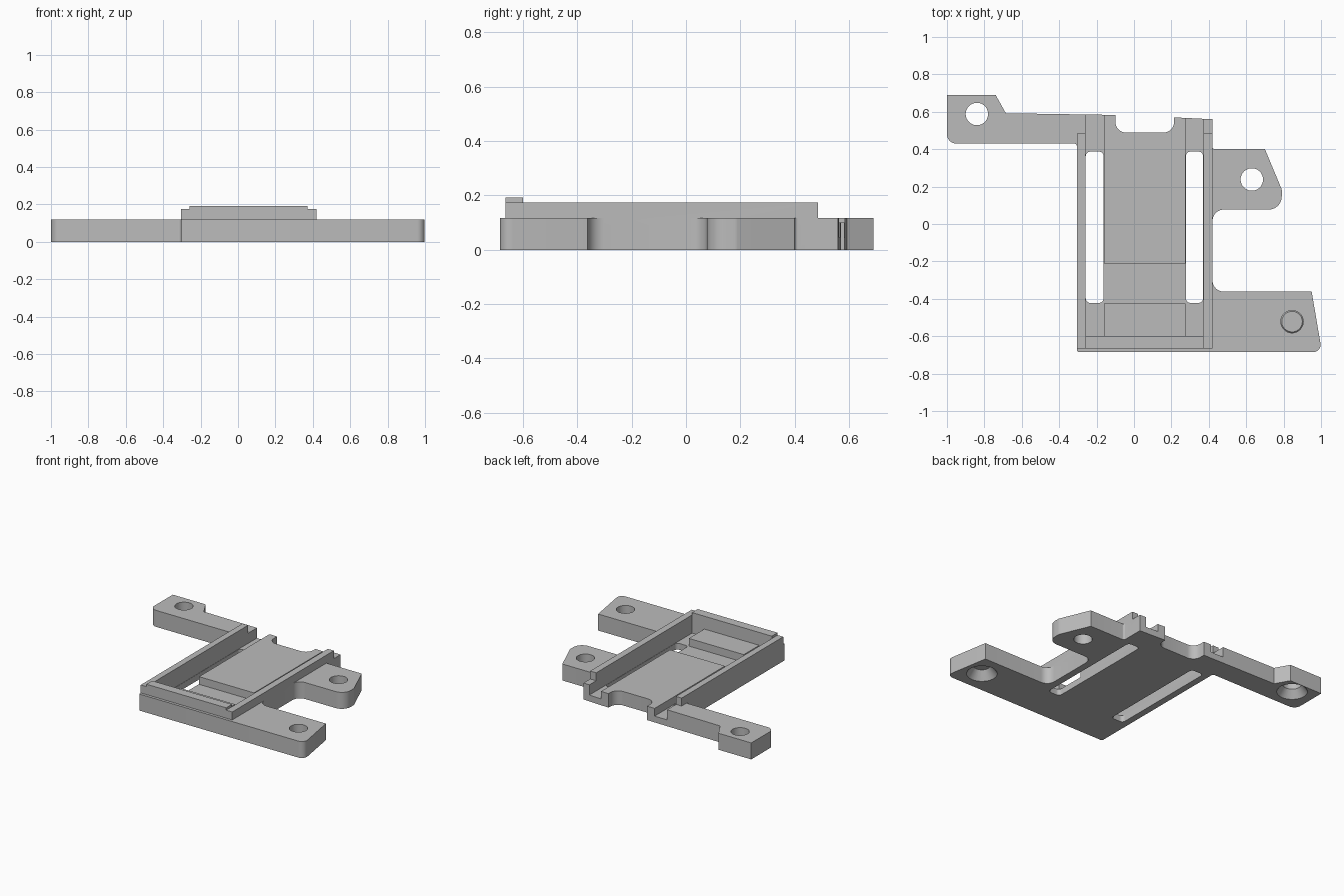
import bpy, bmesh, math
from mathutils import Vector

cube = bpy.data.objects.get("Cube")
if cube:
    bpy.data.objects.remove(cube, do_unlink=True)

grey = bpy.data.materials.new("plain grey")
grey.use_nodes = True
grey.diffuse_color = (0.5, 0.5, 0.5, 1)
grey.node_tree.nodes["Principled BSDF"].inputs["Base Color"].default_value = (0.5, 0.5, 0.5, 1)

TOP = 0.118      # deck height
FLOOR = 0.045    # channel floor
PLATFORM = 0.10  # raised centre


def rounded(corners, steps=8):
    """Round each (x, y, radius) corner with an arc tangent to both edges."""
    pts = []
    for i, (x, y, r) in enumerate(corners):
        p = Vector((x, y))
        if r == 0:
            pts.append(p)
            continue
        a = (Vector(corners[i - 1][:2]) - p).normalized()
        b = (Vector(corners[(i + 1) % len(corners)][:2]) - p).normalized()
        half = a.angle(b) / 2
        centre = p + (a + b).normalized() * (r / math.sin(half))
        start = p + a * (r / math.tan(half)) - centre
        end = p + b * (r / math.tan(half)) - centre
        sweep = start.angle_signed(end)
        a0 = math.atan2(start.y, start.x)
        for k in range(steps + 1):
            t = a0 - sweep * k / steps
            pts.append(centre + r * Vector((math.cos(t), math.sin(t))))
    return pts


def finish(name, bm):
    bmesh.ops.recalc_face_normals(bm, faces=bm.faces)
    mesh = bpy.data.meshes.new(name)
    bm.to_mesh(mesh)
    bm.free()
    mesh.materials.append(grey)
    obj = bpy.data.objects.new(name, mesh)
    bpy.context.collection.objects.link(obj)
    return obj


def prism(name, corners, z0, z1):
    bm = bmesh.new()
    face = bm.faces.new([bm.verts.new((p.x, p.y, z0)) for p in rounded(corners)])
    top = bmesh.ops.extrude_face_region(bm, geom=[face])["geom"]
    verts = [v for v in top if isinstance(v, bmesh.types.BMVert)]
    bmesh.ops.translate(bm, verts=verts, vec=(0, 0, z1 - z0))
    return finish(name, bm)


def block(name, x0, x1, y0, y1, z0, z1, r=0):
    return prism(name, [(x0, y0, r), (x1, y0, r), (x1, y1, r), (x0, y1, r)], z0, z1)


def cone(name, x, y, z0, z1, r0, r1):
    bm = bmesh.new()
    bmesh.ops.create_cone(bm, cap_ends=True, segments=40, radius1=r0, radius2=r1, depth=z1 - z0)
    bmesh.ops.translate(bm, verts=bm.verts, vec=(x, y, (z0 + z1) / 2))
    return finish(name, bm)


# Base plate with its three mounting arms and the rear notch
plate = prism("mounting_plate", [
    (-0.305, -0.685, 0.012), (1.005, -0.685, 0.04), (0.95, -0.362, 0), (0.42, -0.362, 0.06),
    (0.42, 0.077, 0.06), (0.79, 0.077, 0.07), (0.79, 0.185, 0.03), (0.70, 0.40, 0),
    (0.42, 0.40, 0.012), (0.42, 0.56, 0), (0.215, 0.57, 0), (0.215, 0.488, 0.06),
    (-0.10, 0.488, 0.06), (-0.10, 0.583, 0), (-0.685, 0.592, 0), (-0.74, 0.69, 0),
    (-1, 0.69, 0), (-1, 0.43, 0.05), (-0.305, 0.43, 0.015)], 0, TOP)


def boolean(tool, operation):
    tool.hide_render = True
    mod = plate.modifiers.new("bool", "BOOLEAN")
    mod.operation = operation
    mod.solver = "EXACT"
    mod.object = tool
    bpy.context.view_layer.objects.active = plate
    bpy.ops.object.modifier_apply(modifier=mod.name)
    bpy.data.objects.remove(tool, do_unlink=True)


# Raised rim, with a taller lip along the front
boolean(prism("rim", [
    (-0.305, -0.665, 0), (0.42, -0.665, 0), (0.42, 0.485, 0), (0.372, 0.485, 0),
    (0.372, -0.60, 0), (-0.26, -0.60, 0), (-0.26, 0.485, 0), (-0.305, 0.485, 0)],
    0.09, 0.175), "UNION")
boolean(block("front_lip", -0.26, 0.372, -0.665, -0.60, 0.10, 0.192), "UNION")

# Pocket, side channels and the dip across the centre
boolean(block("pocket", -0.26, 0.372, -0.60, 0.8, PLATFORM, 0.3), "DIFFERENCE")
boolean(block("dip", -0.20, 0.30, -0.425, -0.212, FLOOR, 0.3), "DIFFERENCE")
for x0, x1 in ((-0.26, -0.16), (0.275, 0.372)):
    boolean(block("channel", x0, x1, -0.60, 0.8, FLOOR, 0.3), "DIFFERENCE")
    boolean(block("slot", x0 + 0.002, x1 - 0.002, -0.422, 0.387, -0.1, 0.3, 0.025), "DIFFERENCE")

# Screw holes; the outer two are countersunk from below
for x, y, sunk in ((-0.84, 0.588, True), (0.63, 0.238, False), (0.845, -0.522, True)):
    boolean(cone("hole", x, y, -0.1, 0.3, 0.06, 0.06), "DIFFERENCE")
    if sunk:
        boolean(cone("countersink", x, y, -0.01, 0.06, 0.107, 0.055), "DIFFERENCE")

bpy.ops.object.select_all(action="DESELECT")
plate.select_set(True)
bpy.context.view_layer.objects.active = plate
bpy.ops.object.shade_smooth_by_angle(angle=math.radians(30))
